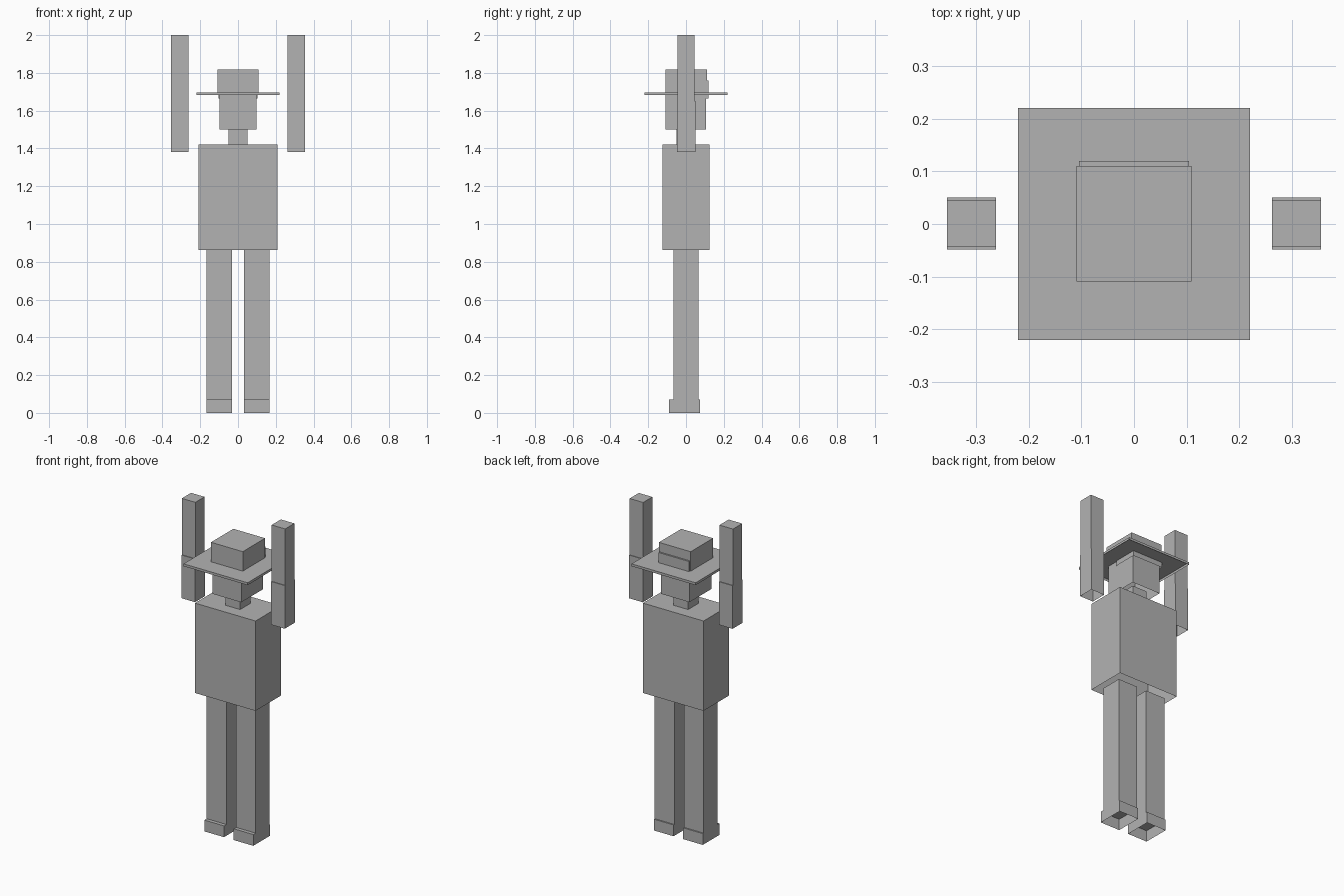
import bpy
import bmesh

if "Cube" in bpy.data.objects:
    bpy.data.objects.remove(bpy.data.objects["Cube"])

grey = bpy.data.materials.new("plain grey")
grey.diffuse_color = (0.45, 0.45, 0.45, 1)
grey.use_nodes = True
grey.node_tree.nodes["Principled BSDF"].inputs["Base Color"].default_value = grey.diffuse_color


def box(name, x, y, z):
    """Box shell, open underneath, from (min, max) ranges on each axis."""
    bm = bmesh.new()
    bmesh.ops.create_cube(bm, size=1)
    for v in bm.verts:
        v.co = [r[0] if c < 0 else r[1] for c, r in zip(v.co, (x, y, z))]
    bm.normal_update()
    bottom = [f for f in bm.faces if f.normal.z < -0.5]
    bmesh.ops.delete(bm, geom=bottom, context='FACES')
    mesh = bpy.data.meshes.new(name)
    bm.to_mesh(mesh)
    bm.free()
    mesh.materials.append(grey)
    obj = bpy.data.objects.new(name, mesh)
    bpy.context.collection.objects.link(obj)
    return obj


def pair(name, x, y, z):
    """Matching boxes on both sides of the body."""
    box(name + "_right", x, y, z)
    box(name + "_left", (-x[1], -x[0]), y, z)


# Legs and shoes
pair("shoe", (0.033, 0.168), (-0.09, 0.075), (0, 0.07))
pair("leg", (0.033, 0.168), (-0.067, 0.067), (0.07, 0.862))

# Body and neck
box("torso", (-0.208, 0.208), (-0.125, 0.125), (0.862, 1.42))
box("neck", (-0.05, 0.05), (-0.05, 0.05), (1.42, 1.52))

# Raised arms
pair("upper_arm", (0.262, 0.355), (-0.048, 0.05), (1.382, 1.65))
pair("forearm", (0.262, 0.355), (-0.044, 0.046), (1.65, 2.0))

# Head and hair at the back
box("head", (-0.098, 0.098), (-0.108, 0.106), (1.5, 1.71))
box("hair", (-0.104, 0.104), (-0.03, 0.12), (1.665, 1.76))

# Wide hat
box("hat_brim", (-0.22, 0.22), (-0.22, 0.22), (1.682, 1.697))
box("hat_crown", (-0.109, 0.109), (-0.109, 0.11), (1.697, 1.818))
